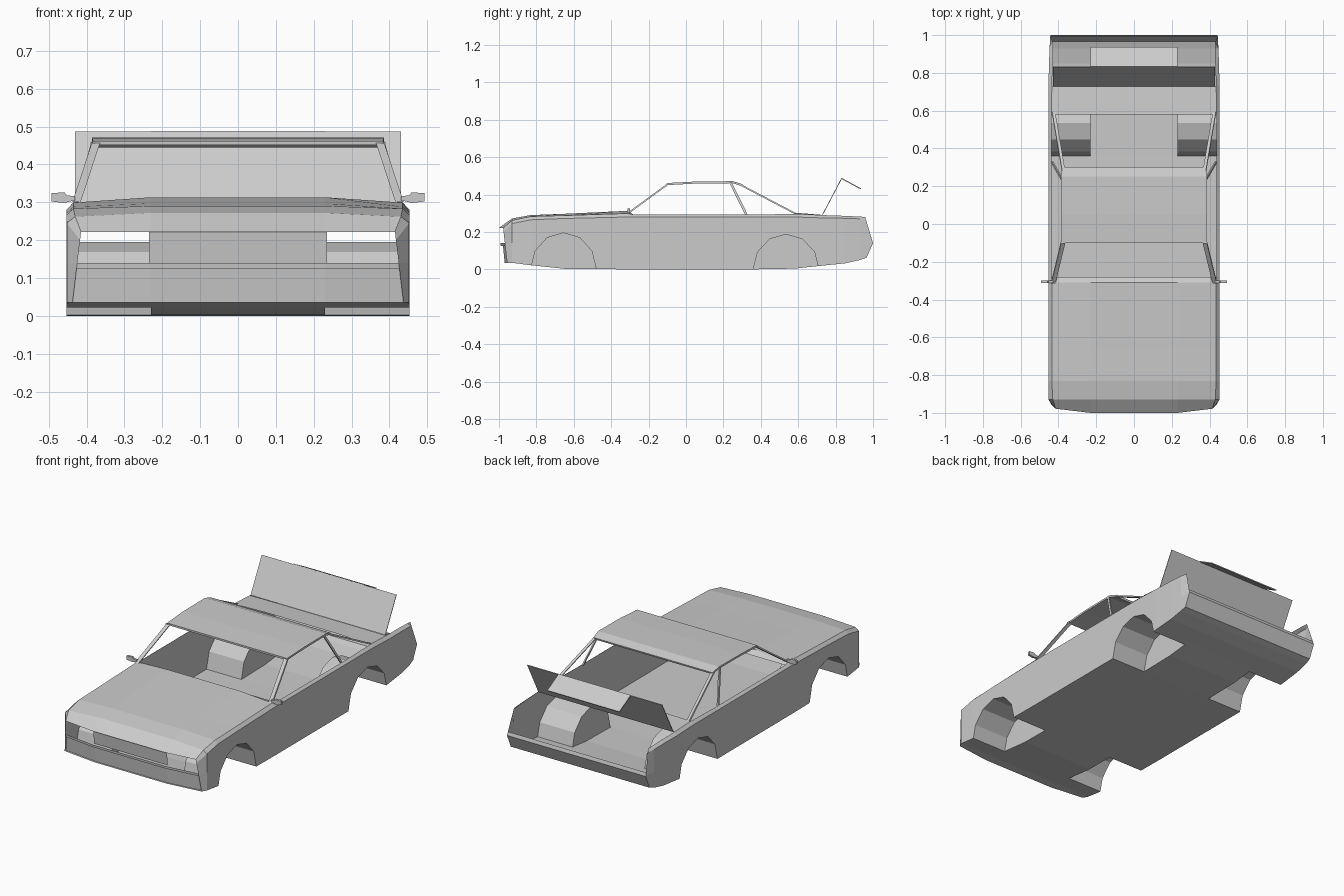
import bpy, bmesh, math
from mathutils import Vector

if "Cube" in bpy.data.objects:
    bpy.data.objects.remove(bpy.data.objects["Cube"])


def add(name, bm):
    me = bpy.data.meshes.new(name)
    bm.to_mesh(me)
    bm.free()
    ob = bpy.data.objects.new(name, me)
    bpy.context.collection.objects.link(ob)
    return ob


def loft(name, rings, closed=True):
    """Skin a list of point rings; closed rings also get end caps."""
    bm = bmesh.new()
    vs = [[bm.verts.new(p) for p in r] for r in rings]
    n = len(rings[0])
    for a, b in zip(vs, vs[1:]):
        for i in range(n if closed else n - 1):
            j = (i + 1) % n
            bm.faces.new((a[i], a[j], b[j], b[i]))
    if closed:
        bm.faces.new(vs[0])
        bm.faces.new(vs[-1])
    bmesh.ops.recalc_face_normals(bm, faces=bm.faces)
    return add(name, bm)


def bar(name, p, q, wx, wy):
    """Rectangular bar between two points."""
    off = [(-wx, -wy), (wx, -wy), (wx, wy), (-wx, wy)]
    return loft(name, [[(e[0] + a / 2, e[1] + b / 2, e[2]) for a, b in off] for e in (p, q)])


def nose(x, z):
    """Point on the front end surface; |x| = 1 means the outer edge."""
    edge = 0.437 - (z - 0.035) * 0.12
    x = max(-edge, min(edge, x))
    return Vector((x, -1.0 + 0.12 * max(0, abs(x) - 0.23) + (0.222 - z) * 0.1, z))


def tail(x, z):
    """Point on the rear end surface."""
    edge = 0.443 - max(0, z - 0.14) * 0.1
    y = 0.965 + (z - 0.062) * 0.449 if z < 0.14 else 1.0 - (z - 0.14) * 0.3
    return Vector((max(-edge, min(edge, x)), y, z))


def panel(name, surf, xs, z0, z1, rim=0, depth=0, hole=False):
    """Strip on an end surface, with optional rim, recess or opening."""
    bm = bmesh.new()
    lo = [bm.verts.new(surf(x, z0)) for x in xs]
    hi = [bm.verts.new(surf(x, z1)) for x in xs]
    inner = [bm.faces.new((lo[i], lo[i + 1], hi[i + 1], hi[i])) for i in range(len(xs) - 1)]
    bmesh.ops.recalc_face_normals(bm, faces=bm.faces)
    if rim:
        bmesh.ops.inset_region(bm, faces=inner, thickness=rim, use_even_offset=True)
        bmesh.ops.inset_region(bm, faces=inner, thickness=0.002, use_even_offset=True)
        for v in {v for f in inner for v in f.verts}:
            v.co.y += depth
        if hole:
            bmesh.ops.delete(bm, geom=inner, context='FACES')
    return add(name, bm)


# Body hull: y, half width, top half width, bottom z, shoulder z, edge z, top z
stations = [
    (-0.93, .452, .430, .035, .245, .262, .272),
    (-0.83, .453, .435, .022, .265, .283, .290),
    (-0.65, .453, .435, .003, .272, .288, .297),
    (-0.31, .453, .435, .000, .280, .299, .313),
    (-0.28, .453, .437, .000, .280, .292, .292),
    (0.36, .453, .437, .000, .280, .292, .292),
    (0.58, .453, .437, .004, .280, .297, .303),
    (0.73, .453, .435, .020, .275, .290, .291),
    (0.85, .450, .430, .032, .273, .286, .286),
    (0.93, .447, .428, .050, .270, .282, .282)]


def ring(half):
    return half + [Vector((-p[0], p[1], p[2])) for p in reversed(half)]


rings = [ring([nose(x, z) for x, z in ((.23, .035), (1, .035), (1, .14), (1, .2), (1, .222), (.23, .222))])]
for y, w, wt, zb, zs, ze, zt in stations:
    rings.append(ring([Vector((x, y, z)) for x, z in
                       ((.23, zb), (w, zb), (w, .14), (w, zs), (wt, ze), (.23, zt))]))
rings.append(ring([tail(x, z) for x, z in ((.23, .062), (1, .062), (1, .14), (1, .26), (1, .28), (.23, .28))]))
body = loft("body_shell", rings)

# Wheel wells carved into the hull
cutters = []
for cy, h in ((-0.655, 0.195), (0.535, 0.187)):
    for s in (-1, 1):
        arch = [(cy + 0.175 * math.cos(k * math.pi / 6), h * math.sin(k * math.pi / 6)) for k in range(7)]
        arch = [(cy + 0.175, -0.05)] + arch + [(cy - 0.175, -0.05)]
        cut = loft("wheel_well_cutter", [[(s * x, y, z) for y, z in arch] for x in (.23, .52)])
        cut.hide_render = True
        mod = body.modifiers.new("wheel_well", 'BOOLEAN')
        mod.operation, mod.solver, mod.object = 'DIFFERENCE', 'EXACT', cut
        cutters.append(cut)
mesh = bpy.data.meshes.new_from_object(body.evaluated_get(bpy.context.evaluated_depsgraph_get()))
body.modifiers.clear()
body.data = mesh
for cut in cutters:
    bpy.data.objects.remove(cut)

# Open the cabin, the boot and both ends
bm = bmesh.new()
bm.from_mesh(mesh)
bm.normal_update()
gone = []
for f in bm.faces:
    ys = [v.co.y for v in f.verts]
    on_top = f.normal.z > 0.85 and min(v.co.z for v in f.verts) > 0.25
    cabin = on_top and min(ys) > -0.29 and max(ys) < 0.59
    boot = on_top and min(ys) > 0.72
    if cabin or boot or max(ys) < -0.95 or min(ys) > 0.95:
        gone.append(f)
bmesh.ops.delete(bm, geom=gone, context='FACES')
bm.to_mesh(mesh)
bm.free()

# Front end
full = [-1, -.23, .23, 1]
panel("front_bumper", nose, full, .035, .125, .01, .012)
panel("front_bumper_strip", nose, full, .125, .14)
panel("grille", nose, [-.235, .235], .14, .222, .005, .015)

# Rear end
panel("rear_bumper", tail, full, .062, .14)
panel("rear_bumper_top", tail, full, .14, .16)

# Lamp frames
for s in (-1, 1):
    panel("headlight_frame", nose, sorted([s * .235, s * 1]), .14, .222, .009, .02, True)
    for z0, z1 in ((.16, .22), (.22, .28)):
        panel("tail_light_frame", tail, sorted([s * .23, s * 1]), z0, z1, .01, -.015, True)

# Roof
roof = loft("roof", [[(x, y, z) for x in (-w, w)] for y, w, z in
                     ((-.10, .383, .456), (.05, .386, .464), (.25, .386, .466), (.30, .380, .450))], False)
# Raised boot lid with its rear flap
lid = loft("boot_lid", [[(x, y, z) for x in (-.43, .43)] for y, z in ((.73, .292), (.832, .486))], False)
flap = loft("boot_lid_flap", [[(x, y, z) for x in (-.23, .23)] for y, z in ((.832, .486), (.935, .43))], False)
for ob, t in ((roof, .011), (lid, .004), (flap, .006)):
    mod = ob.modifiers.new("thickness", 'SOLIDIFY')
    mod.thickness, mod.offset = t, 0

# Pillars and door mirrors
for s in (-1, 1):
    bar("front_pillar", (s * .375, -.095, .457), (s * .427, -.31, .300), .022, .014)
    bar("middle_pillar", (s * .383, .24, .460), (s * .432, .325, .288), .008, .014)
    bar("rear_pillar", (s * .374, .285, .455), (s * .425, .585, .298), .016, .018)
    bar("roof_rail", (s * .384, -.10, .452), (s * .384, -.099, .458), .01, .01)
    loft("door_mirror", [[(s * x, y, z) for y, z in ((-.313, a), (-.300, a), (-.300, b), (-.313, b))]
                         for x, a, b in ((.43, .305, .316), (.452, .300, .318), (.458, .298, .326), (.493, .302, .324))])
